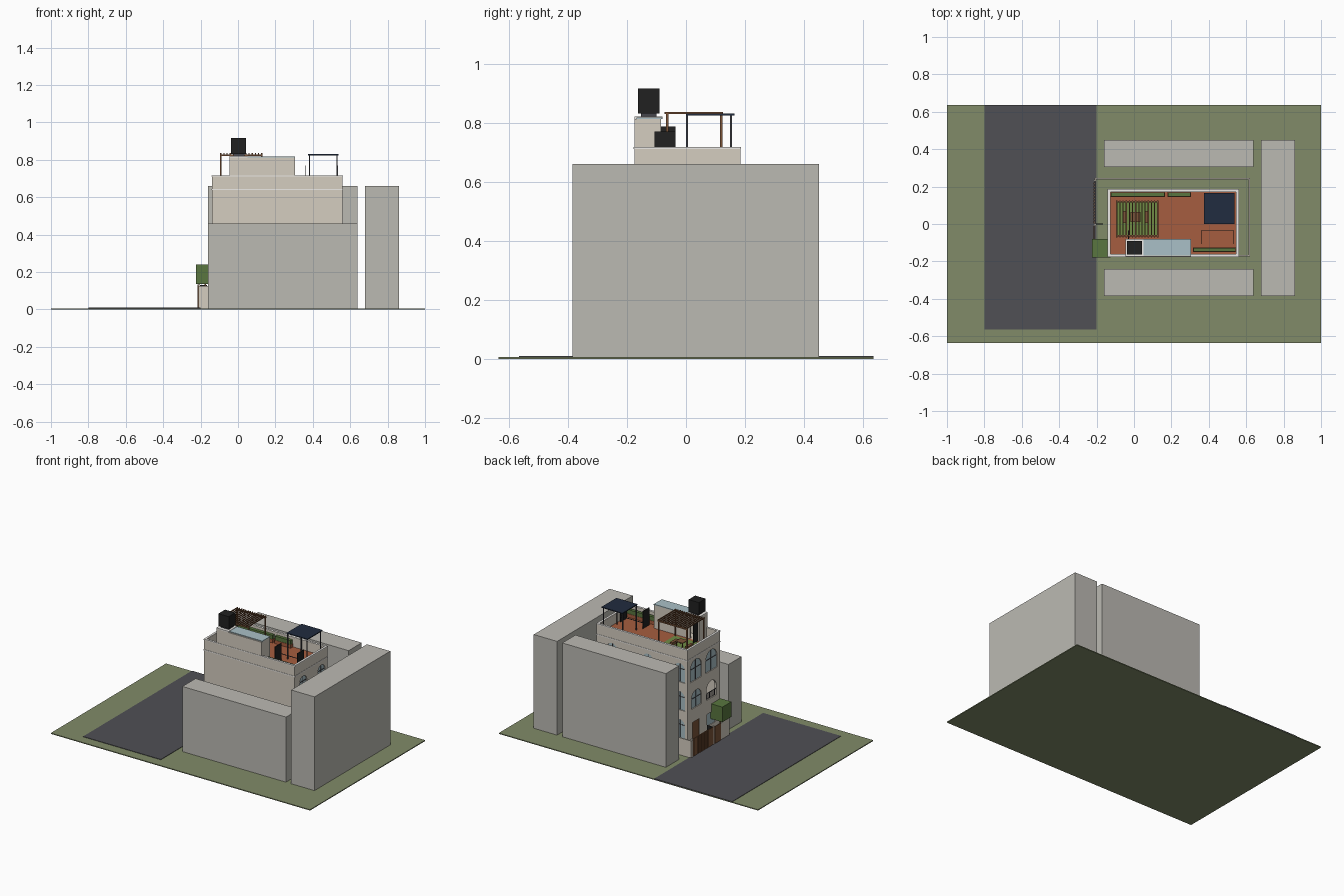
import bpy, bmesh, math

if "Cube" in bpy.data.objects:
    bpy.data.objects.remove(bpy.data.objects["Cube"])

MATS = {}


def mat(name, rgb):
    m = bpy.data.materials.new(name)
    m.diffuse_color = (*rgb, 1)
    m.use_nodes = True
    m.node_tree.nodes["Principled BSDF"].inputs["Base Color"].default_value = m.diffuse_color
    MATS[name] = m


for n, c in {
    "grass": (0.22, 0.26, 0.14), "asphalt": (0.08, 0.08, 0.09), "concrete": (0.5, 0.49, 0.45),
    "plaster": (0.66, 0.61, 0.53), "white": (0.85, 0.83, 0.8), "terracotta": (0.38, 0.11, 0.05),
    "leaf": (0.1, 0.18, 0.05), "lawn": (0.16, 0.26, 0.06), "wood": (0.2, 0.09, 0.04),
    "black": (0.015, 0.015, 0.015), "solar": (0.015, 0.025, 0.05), "glass": (0.4, 0.53, 0.57),
    "steel": (0.06, 0.06, 0.07),
}.items():
    mat(n, c)


def finish(name, bm, material):
    bmesh.ops.recalc_face_normals(bm, faces=bm.faces)
    me = bpy.data.meshes.new(name)
    bm.to_mesh(me)
    bm.free()
    ob = bpy.data.objects.new(name, me)
    bpy.context.collection.objects.link(ob)
    if material:
        me.materials.append(MATS[material])
    return ob


def box(name, x0, x1, y0, y1, z0, z1, material=None):
    bm = bmesh.new()
    bmesh.ops.create_cube(bm, size=1)
    for v in bm.verts:
        v.co = (x1 if v.co.x > 0 else x0, y1 if v.co.y > 0 else y0, z1 if v.co.z > 0 else z0)
    return finish(name, bm, material)


def arch(name, axis, c, z0, w, h, d0, d1, material=None):
    """Round-headed prism: centred at c across the wall, running d0..d1 through it."""
    r = w / 2
    pts = [(c - r, z0), (c + r, z0)]
    pts += [(c + r * math.cos(t), z0 + h - r + r * math.sin(t))
            for t in (math.pi * i / 12 for i in range(13))]
    bm = bmesh.new()
    f = bm.faces.new([bm.verts.new((d0, a, z) if axis == "x" else (a, d0, z)) for a, z in pts])
    ext = bmesh.ops.extrude_face_region(bm, geom=[f])["geom"]
    off = (d1 - d0, 0, 0) if axis == "x" else (0, d1 - d0, 0)
    bmesh.ops.translate(bm, verts=[g for g in ext if isinstance(g, bmesh.types.BMVert)], vec=off)
    return finish(name, bm, material)


def cut(target, cutter):
    m = target.modifiers.new("cut", "BOOLEAN")
    m.operation, m.object, m.solver = "DIFFERENCE", cutter, "EXACT"
    bpy.context.view_layer.objects.active = target
    bpy.ops.object.modifier_apply(modifier=m.name)
    bpy.data.objects.remove(cutter)


# site and neighbouring blocks
G = 0.006
box("ground", -1, 1, -0.635, 0.635, 0, G, "grass")
box("road", -0.8, -0.2, -0.565, 0.635, 0.002, 0.009, "asphalt")
box("neighbour_north", -0.16, 0.64, 0.305, 0.45, G, 0.66, "concrete")
box("neighbour_south", -0.16, 0.64, -0.385, -0.24, G, 0.46, "concrete")
box("neighbour_rear", 0.68, 0.86, -0.385, 0.45, G, 0.66, "concrete")

# house shell: three hollow storeys and a roof well
X0, X1, Y0, Y1, ROOF, TOP = -0.14, 0.56, -0.175, 0.185, 0.645, 0.715
T = 0.014
house = box("house_walls", X0, X1, Y0, Y1, G, TOP, "plaster")
for z0, z1 in ((0.015, 0.207), (0.222, 0.417), (0.432, 0.63), (ROOF, 0.8)):
    cut(house, box("room", X0 + T, X1 - T, Y0 + T, Y1 - T, z0, z1))

# windows: (wall axis, centre, sill, width, height, outer wall position, inward sign, glazed)
wins = [("x", 0.09, 0.475, 0.125, 0.145, X0, 1, True), ("x", -0.08, 0.475, 0.125, 0.145, X0, 1, True),
        ("x", 0.085, 0.285, 0.11, 0.12, X0, 1, True), ("x", -0.08, 0.285, 0.11, 0.12, X0, 1, False),
        ("x", 0.12, 0.48, 0.08, 0.13, X1, -1, True), ("x", -0.08, 0.48, 0.08, 0.13, X1, -1, True)]
for c in (-0.08, 0.165, 0.44):
    for z in (0.09, 0.285, 0.48):
        wins.append(("y", c, z, 0.08, 0.13, Y1, -1, True))
for axis, c, z, w, h, d, s, glazed in wins:
    cut(house, arch("opening", axis, c, z, w, h, d - s * 0.01, d + s * 0.02))
    a, b = sorted((d + s * 0.003, d + s * 0.007))
    if glazed:
        arch("window_glass", axis, c, z, w, h, d + s * 0.006, d + s * 0.009, "glass")
        bars = [(c - 0.002, c + 0.002, z, z + h), (c - w / 2, c + w / 2, z + h - w / 2, z + h - w / 2 + 0.004)]
    else:
        bars = [(c - w / 2, c + w / 2, z + 0.04, z + 0.044)]
        bars += [(c - w / 2 + k * w / 8, c - w / 2 + k * w / 8 + 0.002, z, z + 0.04) for k in range(1, 8)]
    for p, q, za, zb in bars:
        e = (a, b, p, q) if axis == "x" else (p, q, a, b)
        box("window_bar", *e, za, zb, "steel")

# ground floor entrance
cut(house, box("opening", X0 - 0.01, X0 + 0.02, 0.05, 0.13, 0.015, 0.19))
box("front_door", X0 + 0.005, X0 + 0.01, 0.05, 0.13, 0.015, 0.19, "wood")
cut(house, box("opening", X0 - 0.01, X0 + 0.02, -0.12, -0.03, 0.1, 0.185))
box("ground_window", X0 + 0.005, X0 + 0.009, -0.12, -0.03, 0.1, 0.185, "glass")

# floor band, parapet coping and terrace
for n, z0, z1, e in (("roof_band", 0.637, 0.644, 0.002), ("coping", TOP - 0.004, TOP + 0.002, 0.002)):
    ring = box(n, X0 - e, X1 + e, Y0 - e, Y1 + e, z0, z1, "white")
    cut(ring, box("ring_hole", X0 + T - 0.001, X1 - T + 0.001, Y0 + T - 0.001, Y1 - T + 0.001, 0.5, 0.9))
box("terrace_floor", X0 + T, X1 - T, Y0 + T, Y1 - T, ROOF - 0.001, ROOF + 0.003, "terracotta")
F = ROOF + 0.003

# stair head room with skylight, open door and water tank
head = box("stair_head", -0.045, 0.305, Y0, -0.085, ROOF, 0.812, "plaster")
cut(head, box("void", -0.033, 0.293, Y0 + 0.012, -0.097, F, 0.804))
cut(head, box("door_hole", -0.03, 0.03, -0.11, -0.07, F, 0.785))
box("stair_head_slab", -0.045, 0.05, Y0, -0.08, 0.812, 0.82, "white")
box("skylight", 0.05, 0.305, -0.168, -0.08, 0.812, 0.818, "glass")
box("terrace_door", -0.032, -0.028, -0.085, -0.035, F, 0.787, "black")
box("tank_stand", -0.025, 0.035, -0.153, -0.1, 0.82, 0.831, "steel")
box("water_tank", -0.037, 0.043, -0.163, -0.09, 0.831, 0.916, "black")

# pergola over lawn
box("roof_lawn", -0.095, 0.13, -0.062, 0.122, F, F + 0.004, "lawn")
for x in (-0.092, 0.127):
    for y in (-0.064, 0.119):
        box("pergola_post", x - 0.004, x + 0.004, y - 0.004, y + 0.004, F, 0.824, "wood")
for y in (-0.064, 0.119):
    box("pergola_beam", -0.097, 0.132, y - 0.004, y + 0.004, 0.82, 0.829, "wood")
for i in range(14):
    x = -0.092 + i * 0.219 / 13
    box("pergola_slat", x - 0.003, x + 0.003, -0.072, 0.126, 0.829, 0.836, "wood")
box("table_top", -0.02, 0.035, 0.012, 0.065, 0.683, 0.688, "wood")
for x in (-0.016, 0.031):
    for y in (0.016, 0.061):
        box("table_leg", x - 0.002, x + 0.002, y - 0.002, y + 0.002, F, 0.683, "wood")
for x0 in (-0.06, 0.055):
    box("bench", x0, x0 + 0.02, 0.005, 0.07, F, 0.672, "wood")

# planters
for x0, x1, y0, y1 in ((-0.125, 0.165, 0.145, 0.17), (0.18, 0.305, 0.145, 0.17), (0.315, 0.545, -0.15, -0.125)):
    box("planter", x0, x1, y0, y1, F, 0.672, "terracotta")
    box("hedge", x0 + 0.002, x1 - 0.002, y0 + 0.002, y1 - 0.002, 0.672, 0.7, "leaf")

# solar canopy
box("solar_panel", 0.375, 0.537, 0, 0.165, 0.824, 0.83, "solar")
for x in (0.382, 0.53):
    for y in (0.003, 0.152):
        box("solar_post", x - 0.003, x + 0.003, y - 0.003, y + 0.003, F, 0.824, "steel")

# utility corner: two screens and a low rail
for x in (0.36, 0.533):
    box("screen", x - 0.002, x + 0.002, -0.107, -0.035, F, 0.77, "black")
box("low_rail", 0.36, 0.533, -0.034, -0.031, 0.69, 0.694, "steel")

# compound wall, gate and tree crown
H = 0.125
box("wall_north", -0.212, 0.62, 0.238, 0.246, G, H, "plaster")
box("wall_rear", 0.612, 0.62, -0.175, 0.238, G, H, "plaster")
box("wall_rear_return", X1, 0.612, -0.175, -0.167, G, H, "plaster")
box("wall_south", -0.212, X0, -0.175, -0.167, G, H, "plaster")
box("wall_street", -0.212, -0.204, -0.167, -0.08, G, H, "plaster")
for y in (0.232, -0.004):
    box("gate_pillar", -0.214, -0.202, y - 0.006, y + 0.006, G, 0.135, "plaster")
box("wicket_leaf", -0.208, -0.165, -0.002, 0.002, 0.012, 0.13, "black")
box("wicket_gate", -0.216, -0.212, -0.08, -0.012, 0.01, 0.13, "wood")
for z in (0.02, 0.12):
    box("gate_rail", -0.21, -0.207, 0.002, 0.226, z, z + 0.006, "steel")
for i in range(14):
    y = 0.003 + i * 0.016
    box("gate_slat", -0.216, -0.21, y, y + 0.012, 0.012, 0.134, "wood")
box("tree_trunk", -0.18, -0.17, -0.135, -0.125, G, 0.14, "wood")
box("tree_crown", -0.225, -0.125, -0.18, -0.08, 0.136, 0.241, "leaf")
